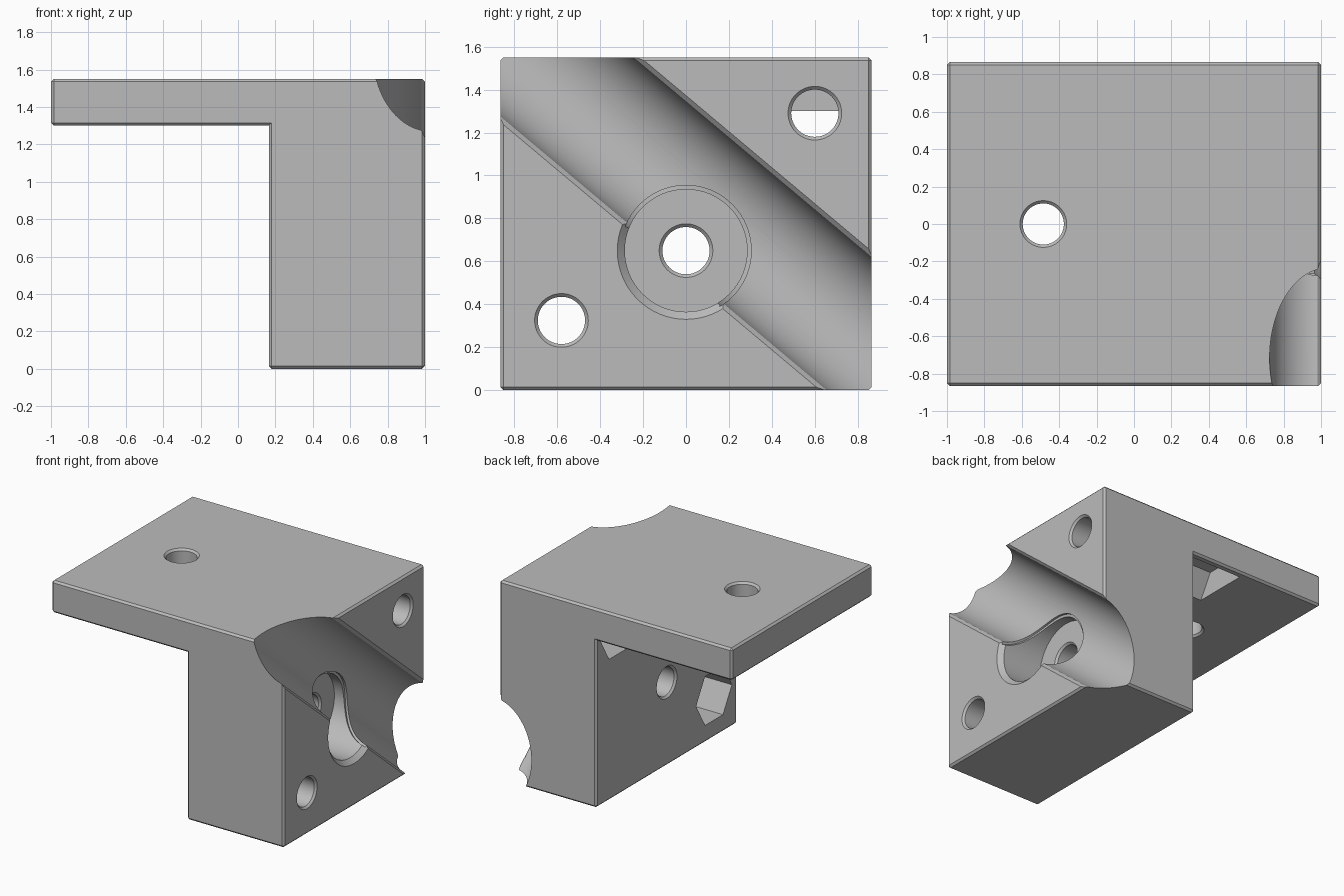
import bpy, bmesh, math
from mathutils import Vector

cube = bpy.data.objects.get("Cube")
if cube:
    bpy.data.objects.remove(cube, do_unlink=True)

HALF_Y, TOP, PLATE_Z, INNER_X = 0.865, 1.55, 1.30, 0.165
CH = 0.015  # edge chamfer

grey = bpy.data.materials.new("machined grey")
grey.use_nodes = True
color = (0.5, 0.5, 0.5, 1)
grey.diffuse_color = color
grey.node_tree.nodes["Principled BSDF"].inputs["Base Color"].default_value = color


def finish(name, bm):
    bmesh.ops.recalc_face_normals(bm, faces=bm.faces[:])
    mesh = bpy.data.meshes.new(name)
    bm.to_mesh(mesh)
    bm.free()
    mesh.materials.append(grey)
    obj = bpy.data.objects.new(name, mesh)
    bpy.context.collection.objects.link(obj)
    return obj


def loft(name, rings):
    """Closed solid through a series of matching point loops."""
    bm = bmesh.new()
    loops = [[bm.verts.new(p) for p in ring] for ring in rings]
    for a, b in zip(loops, loops[1:]):
        for i in range(len(a)):
            j = (i + 1) % len(a)
            bm.faces.new((a[i], a[j], b[j], b[i]))
    bm.faces.new(loops[0])
    bm.faces.new(loops[-1])
    return finish(name, bm)


def turned(name, stations, center, axis="x", sides=64):
    """Turned cutter; stations are (position along axis, radius)."""
    u, v = center
    rings = []
    for t, r in stations:
        ring = []
        for k in range(sides):
            a = math.tau * k / sides
            p, q = u + r * math.cos(a), v + r * math.sin(a)
            ring.append((t, p, q) if axis == "x" else (p, q, t))
        rings.append(ring)
    return loft(name, rings)


def groove(name, radius):
    """Diagonal round-bottomed channel with a chamfered mouth."""
    ang = math.radians(40)
    along = Vector((0, math.cos(ang), -math.sin(ang)))
    across = Vector((0, math.sin(ang), math.cos(ang)))
    cx = 1.035
    limit = math.acos((cx - 0.98) / radius)
    prof = []
    for k in range(41):
        a = limit * (k / 20 - 1)
        prof.append((cx - radius * math.cos(a), radius * math.sin(a)))
    lip = prof[-1][1] + 0.04
    prof += [(1.02, lip), (1.02, -lip)]
    return loft(name, [[Vector((x, 0, 0)) + across * (0.726 + s) + along * t
                        for x, s in prof] for t in (-3, 3)])


def boolean(obj, cutter, operation="DIFFERENCE"):
    mod = obj.modifiers.new("cut", "BOOLEAN")
    mod.operation, mod.solver, mod.object = operation, "EXACT", cutter
    bpy.context.view_layer.update()
    deps = bpy.context.evaluated_depsgraph_get()
    mesh = bpy.data.meshes.new_from_object(obj.evaluated_get(deps))
    obj.modifiers.clear()
    obj.data = mesh
    bpy.data.objects.remove(cutter, do_unlink=True)


# L-shaped body with chamfered outer edges
outline = [(-1, TOP), (1, TOP), (1, 0), (INNER_X, 0), (INNER_X, PLATE_Z), (-1, PLATE_Z)]
body = loft("angle_bracket", [[(x, y, z) for x, z in outline] for y in (-HALF_Y, HALF_Y)])
bm = bmesh.new()
bm.from_mesh(body.data)


def is_inner_corner(edge):
    return all(abs(v.co.x - INNER_X) < 0.001 and abs(v.co.z - PLATE_Z) < 0.001 for v in edge.verts)


bmesh.ops.bevel(bm, geom=[e for e in bm.edges if not is_inner_corner(e)],
                offset=CH, segments=1, affect="EDGES")
bm.to_mesh(body.data)
bm.free()

# Diagonal channel, and the relieved rim where the bore meets it
boolean(body, groove("channel_cutter", 0.31))
rim = turned("rim_cutter", [(1.1, 0.304), (0.5, 0.304)], (0, 0.65))
boolean(rim, groove("rim_limit", 0.327), "INTERSECT")
boolean(body, rim)

# Counterbore and its through hole
boolean(body, turned("bore_cutter", [(1.02, 0.34), (0.965, 0.285), (0.63, 0.285)], (0, 0.65)))
HOLE, FLARE = 0.11, 0.135
boolean(body, turned("bore_hole", [(0.7, 0.195), (0.615, HOLE), (0.18, HOLE), (0.155, FLARE)], (0, 0.65)))

# Corner screw holes with hexagonal nut pockets
for y, z, pocket_end in ((-0.58, 0.325, 0.0), (0.6, 1.29, -0.295)):
    boolean(body, turned("screw_hole", [(1.01, FLARE), (0.985, HOLE), (0.4, HOLE)], (y, z)))
    boolean(body, turned("nut_pocket", [(0.5, 0.22), (pocket_end, 0.22)], (y, z), sides=6))

# Plate hole, chamfered on both sides
boolean(body, turned("plate_hole", [(TOP + 0.01, FLARE), (TOP - CH, HOLE), (PLATE_Z + CH, HOLE),
                                    (PLATE_Z - 0.01, FLARE)], (-0.485, 0), axis="z"))

bpy.ops.object.select_all(action="DESELECT")
body.select_set(True)
bpy.context.view_layer.objects.active = body
bpy.ops.object.shade_smooth_by_angle(angle=math.radians(25))
